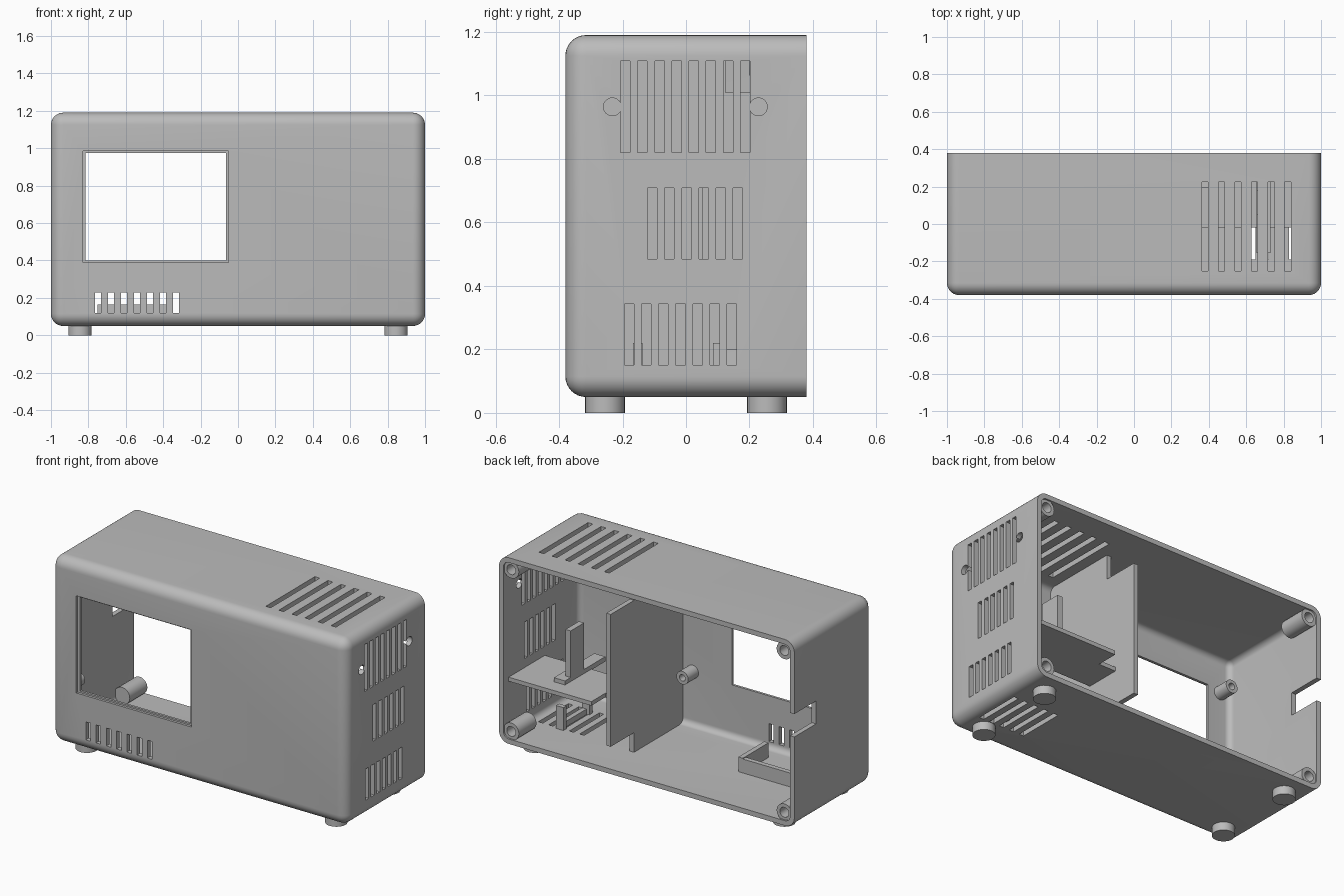
import bpy, bmesh, math
from mathutils import Matrix, Vector

cube = bpy.data.objects.get("Cube")
if cube:
    bpy.data.objects.remove(cube, do_unlink=True)

grey = bpy.data.materials.new("plain grey")
grey.use_nodes = True
grey.diffuse_color = (0.5, 0.5, 0.5, 1)
grey.node_tree.nodes["Principled BSDF"].inputs["Base Color"].default_value = (0.5, 0.5, 0.5, 1)


def finish(bm, name):
    bmesh.ops.recalc_face_normals(bm, faces=bm.faces)
    mesh = bpy.data.meshes.new(name)
    bm.to_mesh(mesh)
    bm.free()
    mesh.materials.append(grey)
    ob = bpy.data.objects.new(name, mesh)
    bpy.context.collection.objects.link(ob)
    return ob


def add_box(bm, lo, hi):
    lo, hi = Vector(lo), Vector(hi)
    m = Matrix.Translation((lo + hi) / 2) @ Matrix.Diagonal((hi - lo).to_4d())
    return bmesh.ops.create_cube(bm, size=1, matrix=m)["verts"]


def boxes(name, *pairs):
    bm = bmesh.new()
    for lo, hi in pairs:
        add_box(bm, lo, hi)
    return finish(bm, name)


def rounded_box(name, lo, hi, radius):
    """Box with every edge rounded except those of its back face."""
    bm = bmesh.new()
    add_box(bm, lo, hi)
    edges = [e for e in bm.edges if min(v.co.y for v in e.verts) < 0]
    bmesh.ops.bevel(bm, geom=edges, offset=radius, segments=8, profile=0.5, affect='EDGES')
    return finish(bm, name)


def lathe(name, profile, centre, axis="Z"):
    """Turn (radius, distance) points around an axis."""
    bm = bmesh.new()
    verts = [bm.verts.new((r, 0, h)) for r, h in profile]
    edges = [bm.edges.new(p) for p in zip(verts, verts[1:])]
    bmesh.ops.spin(bm, geom=verts + edges, cent=(0, 0, 0), axis=(0, 0, 1),
                   angle=math.tau, steps=32, use_duplicate=False)
    bmesh.ops.remove_doubles(bm, verts=bm.verts, dist=0.0001)
    turn = {"Z": Matrix(), "Y": Matrix.Rotation(-math.pi / 2, 4, 'X'),
            "X": Matrix.Rotation(math.pi / 2, 4, 'Y')}[axis]
    bm.transform(Matrix.Translation(centre) @ turn)
    return finish(bm, name)


def boss(name, x, z, y0, y1, r, hole):
    """Screw post along y with a blind hole in its back end."""
    mid = y0 + (y1 - y0) * 0.3
    ob = lathe(name, [(0, y0), (r, y0), (r, y1), (hole, y1), (hole, mid), (0, mid)],
               (x, 0, z), "Y")
    smooth(ob)


def smooth(ob):
    bpy.ops.object.select_all(action='DESELECT')
    ob.select_set(True)
    bpy.context.view_layer.objects.active = ob
    bpy.ops.object.shade_smooth_by_angle(angle=math.radians(35))


def cut(ob, cutter):
    mod = ob.modifiers.new("cut", 'BOOLEAN')
    mod.operation, mod.solver, mod.object = 'DIFFERENCE', 'EXACT', cutter
    bpy.context.view_layer.objects.active = ob
    bpy.ops.object.modifier_apply(modifier=mod.name)
    bpy.data.objects.remove(cutter, do_unlink=True)


def slots(count, start, pitch, width):
    return [(start + i * pitch, start + i * pitch + width) for i in range(count)]


# Hollow shell, open at the back
shell = rounded_box("shell", (-1, -0.38, 0.05), (1, 0.38, 1.19), 0.065)
cut(shell, rounded_box("cavity", (-0.97, -0.35, 0.08), (0.97, 0.6, 1.16), 0.035))

# Screen window with a shallow step around it, and the cable notch
cut(shell, boxes("window_step", ((-0.83, -0.5, 0.39), (-0.05, -0.365, 0.985))))
cut(shell, boxes("window_hole", ((-0.815, -0.5, 0.40), (-0.065, -0.3, 0.975))))
cut(shell, boxes("notch_cutter", ((-1.1, 0.17, 0.61), (-0.9, 0.5, 0.75))))

# Vent slots: front, top, bottom and left side
vents = [((a, -0.5, 0.12), (b, -0.3, 0.23)) for a, b in slots(7, -0.765, 0.0695, 0.032)]
vents += [((a, -0.25, 1.1), (b, 0.225, 1.3)) for a, b in slots(6, 0.363, 0.0885, 0.033)]
vents += [((a, -0.19, 0), (b, 0.1, 0.12)) for a, b in slots(5, 0.62, 0.07, 0.03)]
for count, start, z0, z1 in ((8, -0.206, 0.82, 1.108),
                             (6, -0.121, 0.485, 0.709),
                             (7, -0.194, 0.151, 0.343)):
    vents += [((0.9, a, z0), (1.1, b, z1)) for a, b in slots(count, start, 0.0539, 0.03)]
cut(shell, boxes("vent_cutter", *vents))

# Round holes beside the upper side vents
for y in (-0.232, 0.228):
    cut(shell, lathe("hole_cutter", [(0, 0.9), (0.028, 0.9), (0.028, 1.1), (0, 1.1)],
                     (0, y, 0.964), "X"))
smooth(shell)

# Feet
for x in (-0.845, 0.845):
    for y in (-0.255, 0.255):
        foot = lathe("foot", [(0, 0), (0.0625, 0), (0.0625, 0.06), (0, 0.06)], (x, y, 0))
        smooth(foot)

# Corner posts for the back cover and small posts around the screen
for x in (-0.925, 0.925):
    for z in (0.125, 1.115):
        boss("corner_post", x, z, 0.2, 0.37, 0.052, 0.03)
for x in (-0.9, 0.2):
    for z in (0.41, 0.95):
        boss("screen_post", x, z, -0.355, -0.25, 0.04, 0.02)

# Divider wall with stepped back corners
bm = bmesh.new()
outline = [(-0.355, 0.075), (0.124, 0.075), (0.124, 0.2), (0.35, 0.2),
           (0.35, 1.01), (0.124, 1.01), (0.124, 1.165), (-0.355, 1.165)]
face = bm.faces.new([bm.verts.new((0.265, y, z)) for y, z in outline])
new = bmesh.ops.extrude_face_region(bm, geom=[face])["geom"]
bmesh.ops.translate(bm, vec=(0.03, 0, 0), verts=[g for g in new if isinstance(g, bmesh.types.BMVert)])
finish(bm, "divider")

# Shelf with a cut corner, and the upright holder on it
bm = bmesh.new()
outline = [(0.29, -0.02), (0.975, -0.02), (0.975, 0.33), (0.41, 0.33), (0.41, 0.195), (0.29, 0.195)]
face = bm.faces.new([bm.verts.new((x, y, 0.405)) for x, y in outline])
new = bmesh.ops.extrude_face_region(bm, geom=[face])["geom"]
bmesh.ops.translate(bm, vec=(0, 0, 0.025), verts=[g for g in new if isinstance(g, bmesh.types.BMVert)])
finish(bm, "shelf")
boxes("shelf_rail", ((0.655, -0.155, 0.425), (0.73, 0.235, 0.455)))
boxes("shelf_upright", ((0.655, 0.05, 0.43), (0.69, 0.18, 0.74)))

# Floor holders
boxes("left_floor_rail", ((0.77, -0.167, 0.075), (0.8, 0.105, 0.11)))
for y in (-0.167, 0.085):
    boxes("left_floor_clip", ((0.75, y, 0.075), (0.8, y + 0.03, 0.22)))
boxes("right_floor_rail", ((-0.75, -0.03, 0.075), (-0.36, 0, 0.165)))
boxes("right_floor_stop", ((-0.385, -0.25, 0.075), (-0.355, 0, 0.17)))
